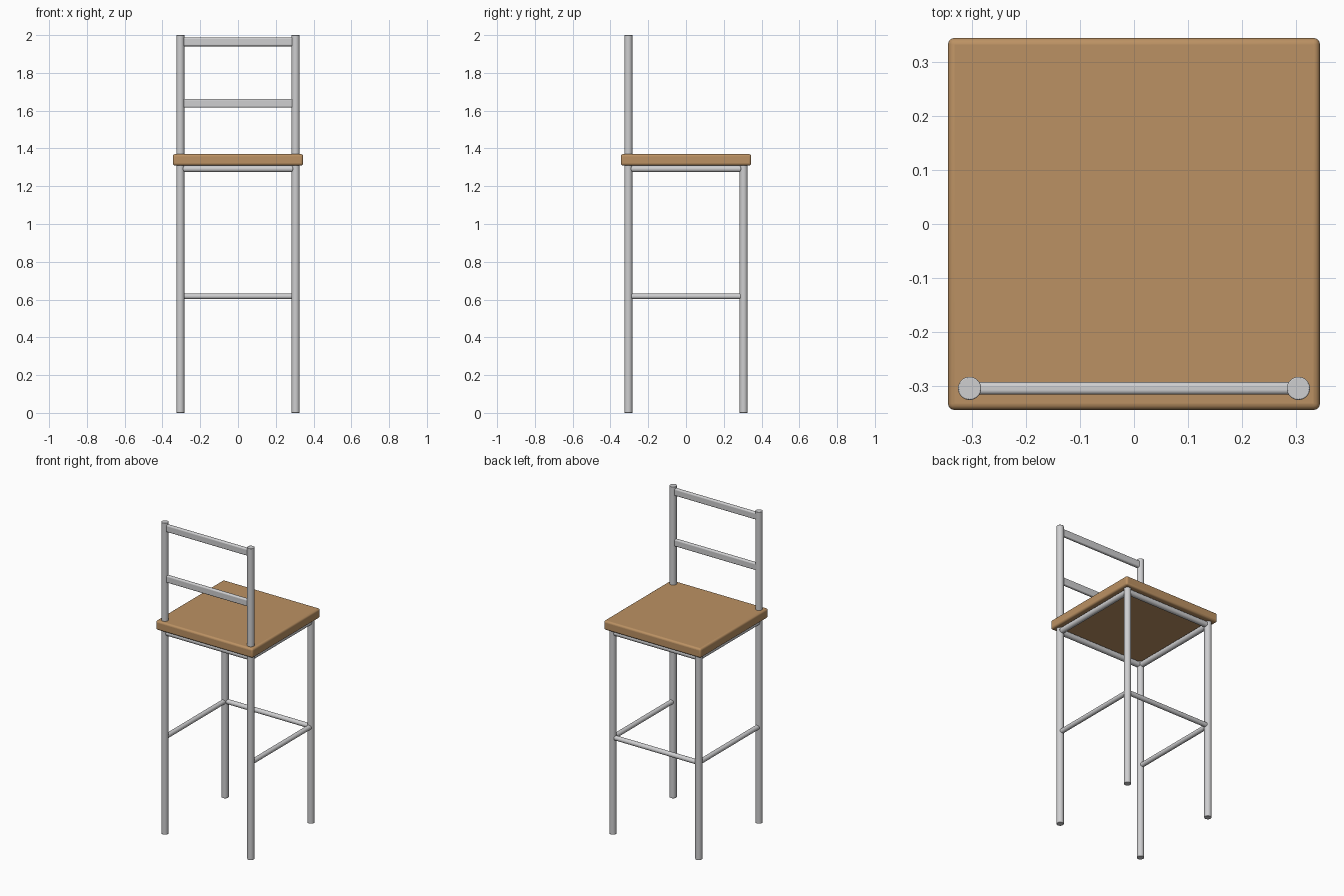
import bpy, math
from mathutils import Vector

if "Cube" in bpy.data.objects:
    bpy.data.objects.remove(bpy.data.objects["Cube"])


def material(name, rgb):
    m = bpy.data.materials.new(name)
    m.diffuse_color = (*rgb, 1)
    m.use_nodes = True
    m.node_tree.nodes["Principled BSDF"].inputs["Base Color"].default_value = m.diffuse_color
    return m


METAL = material("brushed metal", (0.62, 0.62, 0.63))
WOOD = material("warm wood", (0.50, 0.285, 0.125))
L = 0.305  # leg offset from the centre


def finish(name, mat, bevel, segments=3):
    ob = bpy.context.object
    ob.name = name
    ob.data.materials.append(mat)
    b = ob.modifiers.new("bevel", 'BEVEL')
    b.width, b.segments, b.limit_method = bevel, segments, 'ANGLE'
    b.angle_limit = math.radians(40)
    bpy.ops.object.shade_smooth_by_angle(angle=math.radians(40))
    return ob


def tube(name, a, b, radius, bevel):
    a, b = Vector(a), Vector(b)
    d = b - a
    bpy.ops.mesh.primitive_cylinder_add(
        vertices=32, radius=radius, depth=d.length, location=(a + b) / 2,
        rotation=d.to_track_quat('Z', 'Y').to_euler())
    return finish(name, METAL, bevel, 2)


def box(name, centre, size, mat, bevel):
    bpy.ops.mesh.primitive_cube_add(size=1, location=centre)
    bpy.context.object.scale = size
    bpy.ops.object.transform_apply(location=False, rotation=False, scale=True)
    return finish(name, mat, bevel, 4)


# Seat board
box("seat", (0, 0, 1.34), (0.69, 0.69, 0.06), WOOD, 0.012)

# Legs: the back pair (y = -L) continues up as back posts
for side, x in (("left", -L), ("right", L)):
    tube(side + "_back_post", (x, -L, 0), (x, -L, 2.0), 0.0215, 0.002)
    tube(side + "_front_leg", (x, L, 0), (x, L, 1.315), 0.0215, 0.002)
    # Side rails under the seat and side foot rails
    tube(side + "_seat_rail", (x, -0.292, 1.292), (x, 0.292, 1.292), 0.018, 0.006)
    tube(side + "_foot_rail", (x, -0.292, 0.617), (x, 0.292, 0.617), 0.015, 0.004)

# Cross rails: seat rails on both ends, foot rail on one
tube("rear_seat_rail", (-0.292, -L, 1.292), (0.292, -L, 1.292), 0.018, 0.006)
tube("front_seat_rail", (-0.292, L, 1.292), (0.292, L, 1.292), 0.018, 0.006)
tube("front_foot_rail", (-0.292, L, 0.617), (0.292, L, 0.617), 0.015, 0.004)

# Backrest slats
for name, z in (("upper_slat", 1.964), ("lower_slat", 1.639)):
    box(name, (0, -L, z), (0.59, 0.023, 0.046), METAL, 0.008)
